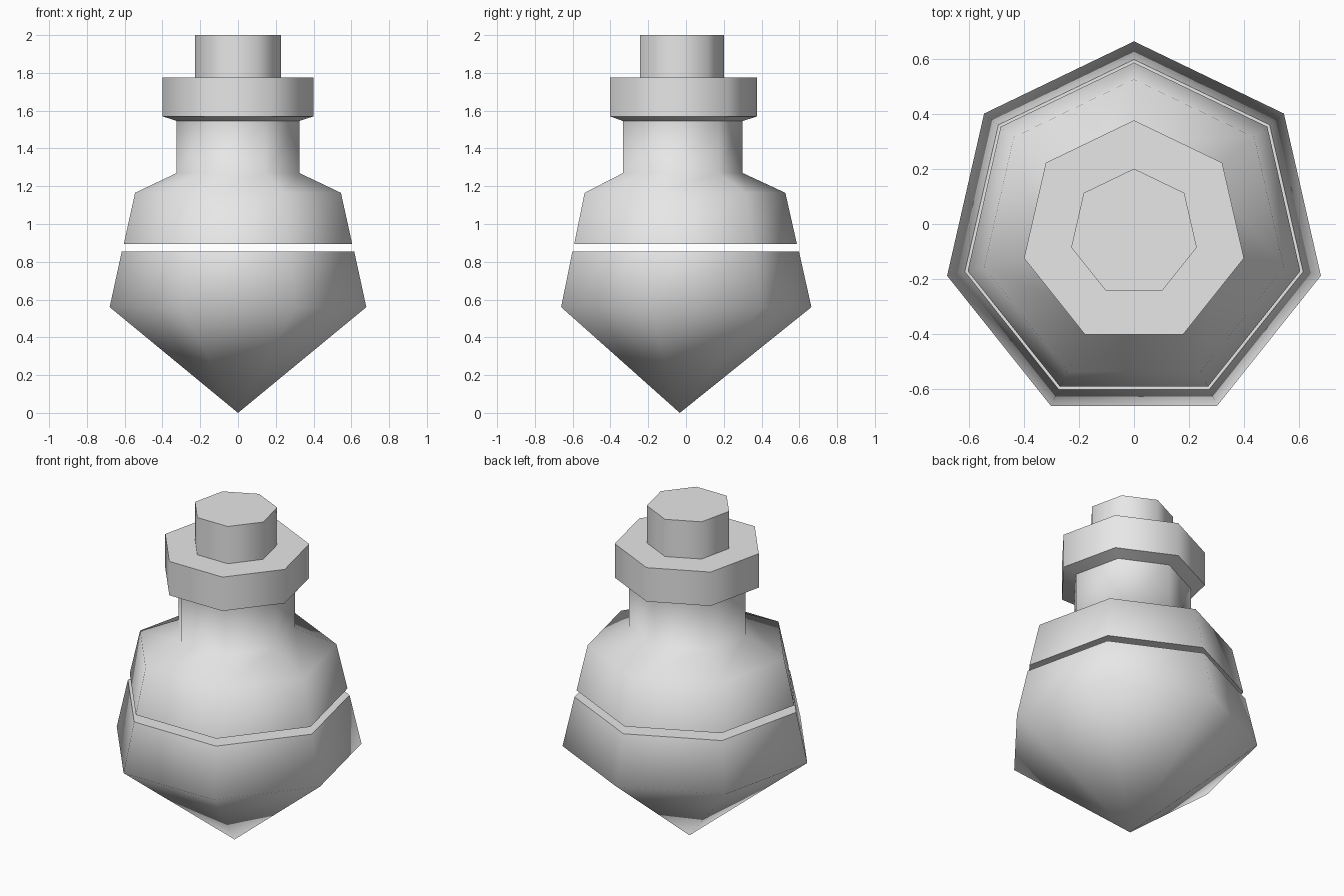
import bpy, bmesh, math

SIDES = 7
CENTRE_Y = -0.033  # a seven-sided outline is off-centre inside its bounds

cube = bpy.data.objects.get("Cube")
if cube:
    bpy.data.objects.remove(cube, do_unlink=True)

grey = bpy.data.materials.new("plain grey")
grey.use_nodes = True
grey.diffuse_color = (0.8, 0.8, 0.8, 1)
grey.node_tree.nodes["Principled BSDF"].inputs["Base Color"].default_value = (0.8, 0.8, 0.8, 1)


def lathe(name, profile):
    """Sweep (radius, height) points round seven sides; zero radius makes a tip."""
    bm = bmesh.new()
    rings = []
    for radius, z in profile:
        if radius == 0:
            rings.append([bm.verts.new((0, CENTRE_Y, z))] * SIDES)
            continue
        ring = []
        for i in range(SIDES):
            a = math.pi / 2 + math.tau * i / SIDES
            ring.append(bm.verts.new((radius * math.cos(a), CENTRE_Y + radius * math.sin(a), z)))
        rings.append(ring)
    for low, high in zip(rings, rings[1:]):
        for i in range(SIDES):
            j = (i + 1) % SIDES
            corners = dict.fromkeys((low[i], low[j], high[j], high[i]))
            bm.faces.new(list(corners))
    # Flat caps on the open ends
    for (radius, _), ring in ((profile[0], rings[0]), (profile[-1], rings[-1])):
        if radius > 0:
            bm.faces.new(ring)
    bmesh.ops.recalc_face_normals(bm, faces=bm.faces)
    mesh = bpy.data.meshes.new(name)
    bm.to_mesh(mesh)
    bm.free()
    mesh.materials.append(grey)
    mesh.shade_smooth()
    mesh.set_sharp_from_angle(angle=math.radians(67))
    obj = bpy.data.objects.new(name, mesh)
    bpy.context.collection.objects.link(obj)
    return obj


# Pointed lower half of the flask
lathe("lower_body", [(0, 0), (0.697, 0.56), (0.631, 0.855)])

# Upper half: shoulder, neck and collar, above a narrow gap
lathe("upper_body", [(0.62, 0.895), (0.559, 1.165), (0.333, 1.27), (0.333, 1.545),
                     (0.41, 1.57), (0.41, 1.775)])

# Stopper standing on the collar
lathe("stopper", [(0.234, 1.77), (0.234, 2.0)])
